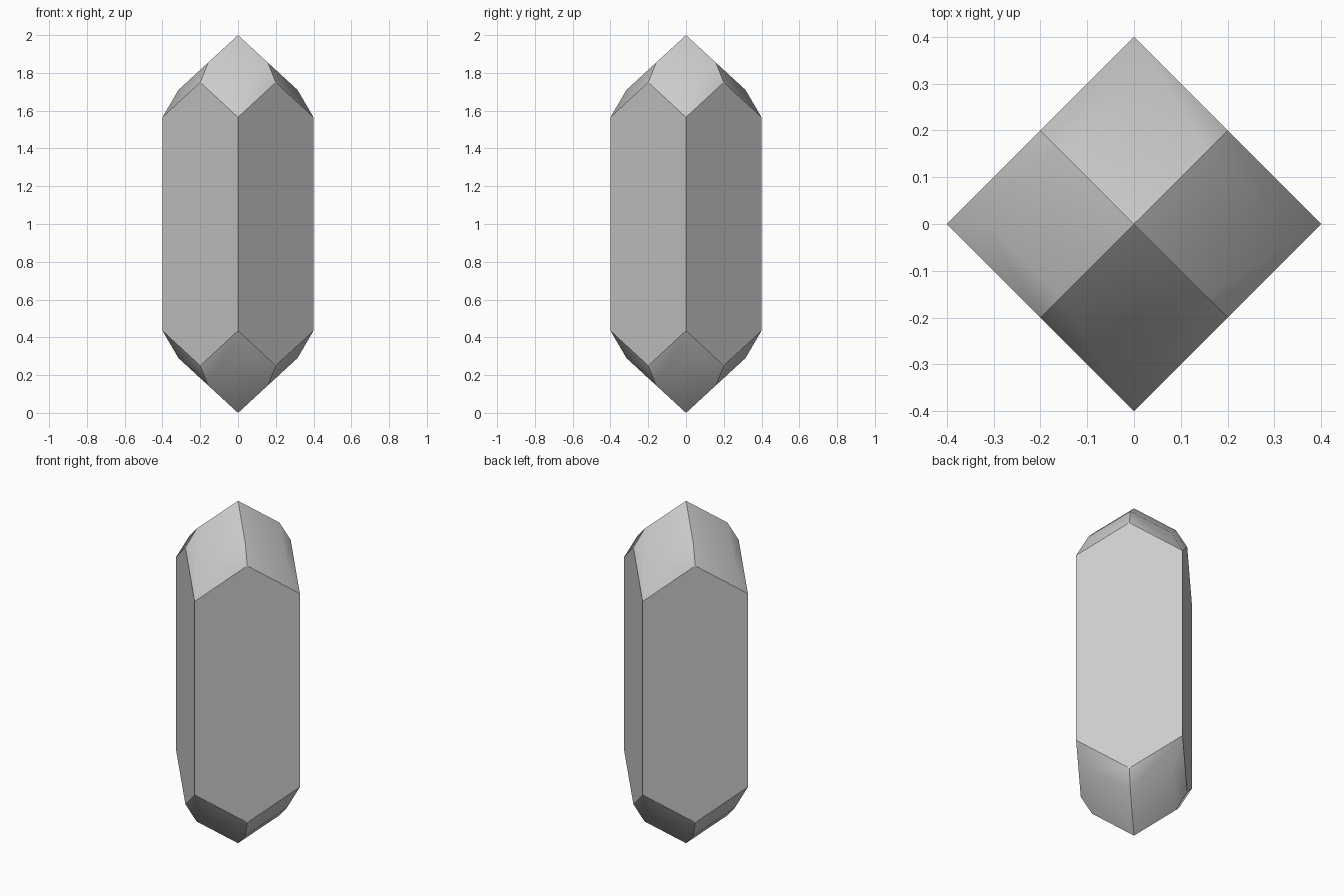
import bpy
import bmesh
from math import cos, sin, pi, sqrt

cube = bpy.data.objects.get("Cube")
if cube:
    bpy.data.objects.remove(cube, do_unlink=True)

HEIGHT = 2.0

# Stone colour
stone = bpy.data.materials.new("pale_grey_crystal")
stone.use_nodes = True
colour = (0.6, 0.6, 0.6, 1.0)
stone.diffuse_color = colour
stone.node_tree.nodes["Principled BSDF"].inputs["Base Color"].default_value = colour

bm = bmesh.new()


def diamond_ring(radius, corner_z, side_z):
    """Diamond of eight points: corners (even) and side midpoints (odd)."""
    ring = []
    for i in range(8):
        r, z = (radius, corner_z) if i % 2 == 0 else (radius / sqrt(2), side_z)
        a = i * pi / 4
        ring.append(bm.verts.new((r * cos(a), r * sin(a), z)))
    return ring


def pointed_end(flip):
    """Four kite facets at the tip, then a ring of steeper facets."""
    def level(z):
        return HEIGHT - z if flip else z
    tip = bm.verts.new((0, 0, level(HEIGHT)))
    inner = diamond_ring(0.315, level(1.71), level(1.855))
    outer = diamond_ring(0.4, level(1.565), level(1.75))
    for i in range(0, 8, 2):
        bm.faces.new((tip, inner[i - 1], inner[i], inner[i + 1]))
    for i in range(8):
        j = (i + 1) % 8
        bm.faces.new((inner[i], outer[i], outer[j], inner[j]))
    return tip, inner, outer


ends = [pointed_end(False), pointed_end(True)]
top, bottom = ends[0][2], ends[1][2]

# Long flat sides between the two ends
for i in range(0, 8, 2):
    j = (i + 2) % 8
    bm.faces.new((top[i], bottom[i], bottom[i + 1], bottom[j], top[j], top[i + 1]))

bmesh.ops.recalc_face_normals(bm, faces=bm.faces)
for face in bm.faces:
    face.smooth = True

# Crisp ridges: down the tips, around the sides and along the long corners
for tip, inner, outer in ends:
    for i in range(8):
        pairs = [(outer[i], outer[(i + 1) % 8])]
        if i % 2:
            pairs += [(tip, inner[i]), (inner[i], outer[i])]
        for pair in pairs:
            bm.edges.get(pair).smooth = False
for i in range(0, 8, 2):
    bm.edges.get((top[i], bottom[i])).smooth = False

mesh = bpy.data.meshes.new("crystal")
bm.to_mesh(mesh)
bm.free()
mesh.materials.append(stone)
crystal = bpy.data.objects.new("crystal", mesh)
bpy.context.collection.objects.link(crystal)
